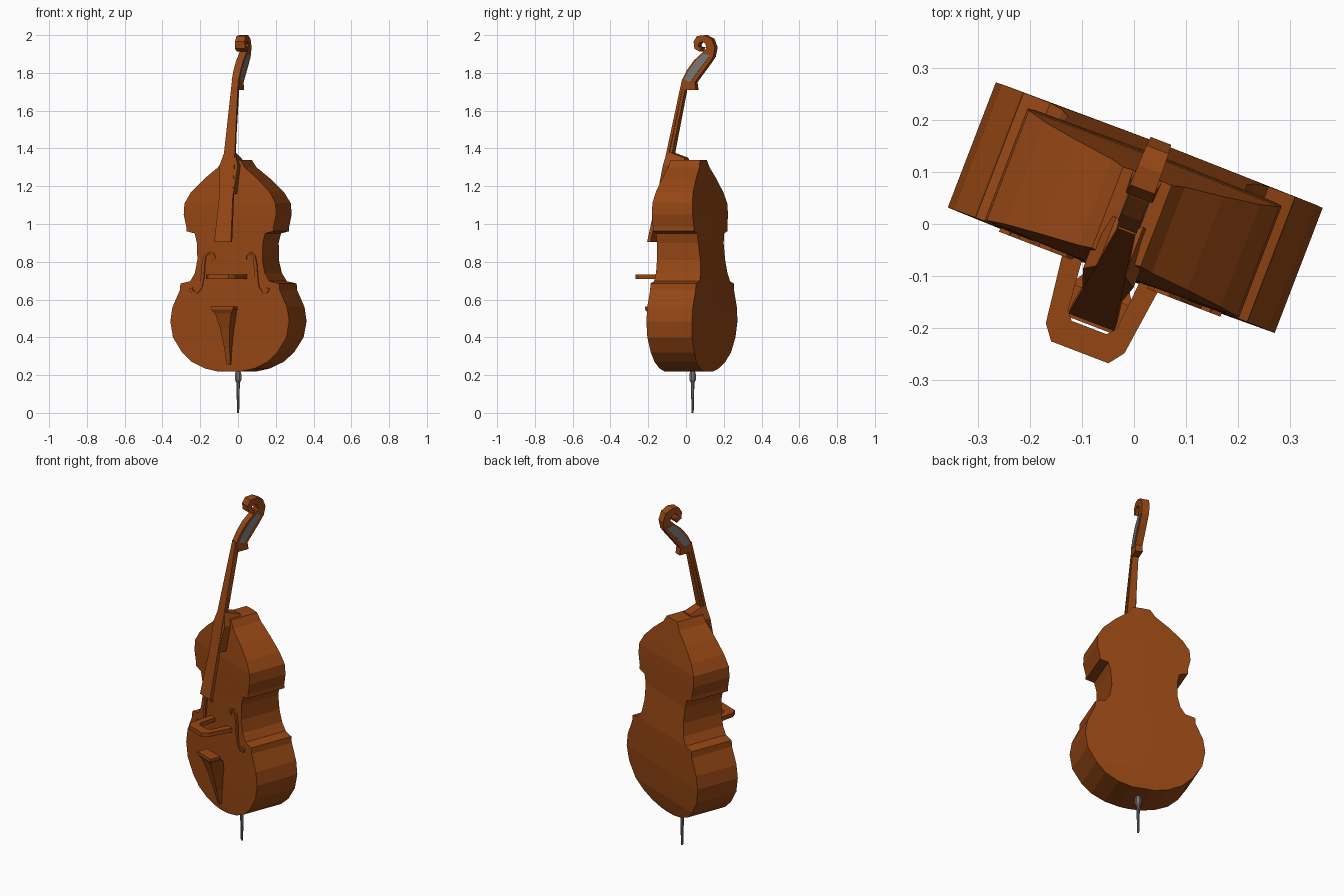
import bpy, bmesh, math
from mathutils import Matrix, Vector

cube = bpy.data.objects.get("Cube")
if cube:
    bpy.data.objects.remove(cube)


def material(name, color):
    m = bpy.data.materials.new(name)
    m.use_nodes = True
    m.diffuse_color = color
    m.node_tree.nodes["Principled BSDF"].inputs["Base Color"].default_value = color
    return m


WOOD = material("varnished wood", (0.30, 0.062, 0.007, 1))
METAL = material("grey metal", (0.19, 0.19, 0.19, 1))

# The instrument is built square-on, then turned about the vertical axis
PLACE = Matrix.Rotation(math.radians(-21), 4, "Z") @ Matrix.Translation((-0.009, 0, 0))


def loft(name, rings, mat=WOOD):
    """Skin a list of equal-length rings and cap both ends."""
    bm = bmesh.new()
    loops = [[bm.verts.new(p) for p in ring] for ring in rings]
    n = len(loops[0])
    for a, b in zip(loops, loops[1:]):
        for i in range(n):
            j = (i + 1) % n
            bm.faces.new((a[i], a[j], b[j], b[i]))
    bm.faces.new(loops[0])
    bm.faces.new(loops[-1])
    bmesh.ops.recalc_face_normals(bm, faces=bm.faces)
    mesh = bpy.data.meshes.new(name)
    bm.to_mesh(mesh)
    bm.free()
    mesh.materials.append(mat)
    ob = bpy.data.objects.new(name, mesh)
    bpy.context.collection.objects.link(ob)
    ob.matrix_world = PLACE
    return ob


def rect(half, front, back, z, dz=0.0):
    """Level rectangle; dz drops its rear edge."""
    return [(-half, front, z), (half, front, z), (half, back, z - dz), (-half, back, z - dz)]


def blend(table, z):
    """Piecewise linear lookup."""
    for (z0, a), (z1, b) in zip(table, table[1:]):
        if z <= z1:
            return a + (b - a) * max(0, (z - z0) / (z1 - z0))
    return table[-1][1]


# Body: half-width outline by height, with front and back depth curves
outline = [(0.06, 0.218), (0.14, 0.235), (0.215, 0.27), (0.27, 0.32), (0.322, 0.40),
           (0.337, 0.485), (0.325, 0.56), (0.283, 0.65), (0.28, 0.685), (0.225, 0.697),
           (0.198, 0.74), (0.184, 0.81), (0.187, 0.90), (0.2, 0.95), (0.247, 0.962),
           (0.247, 0.985), (0.262, 1.05), (0.258, 1.11), (0.222, 1.17), (0.15, 1.24),
           (0.075, 1.30), (0.05, 1.34)]
front_depth = [(0.2, -0.10), (1.1, -0.096), (1.34, -0.072)]
back_depth = [(0.2, 0.12), (0.32, 0.148), (0.5, 0.16), (0.7, 0.16), (0.9, 0.138),
              (1.1, 0.133), (1.34, 0.095)]
rings = []
for half, z in outline:
    f, b = blend(front_depth, z), blend(back_depth, z)
    rings.append([(-half, f, z), (0, f - 0.006, z), (half, f, z),
                  (half, b, z), (0, b + 0.003, z), (-half, b, z)])
loft("body", rings)

# Neck, heel and fingerboard
loft("neck_heel", [rect(0.04, -0.15, -0.06, 1.16), rect(0.052, -0.115, 0.0, 1.31),
                   rect(0.028, -0.10, 0.0, 1.385, 0.035)])
loft("fingerboard", [rect(0.047, -0.206, -0.186, 0.905), rect(0.017, -0.019, -0.006, 1.768)])
loft("neck", [rect(0.027, -0.145, -0.115, 1.18), rect(0.016, -0.022, 0.006, 1.75)])
loft("nut_block", [rect(0.02, -0.008, 0.06, 1.71), rect(0.02, -0.018, 0.052, 1.766)])

# Pegbox and scroll: inner and outer edge points in side profile
scroll = [((-0.015, 1.768), (0.05, 1.745)), ((0.01, 1.815), (0.085, 1.79)),
          ((0.048, 1.865), (0.125, 1.84)), ((0.095, 1.905), (0.158, 1.885)),
          ((0.12, 1.93), (0.168, 1.935)), ((0.115, 1.955), (0.15, 1.98)),
          ((0.097, 1.965), (0.11, 2.0)), ((0.08, 1.958), (0.068, 1.995)),
          ((0.074, 1.946), (0.05, 1.965)), ((0.08, 1.936), (0.055, 1.928)),
          ((0.096, 1.936), (0.085, 1.912))]


def side_ring(inner, outer, half):
    return [(-half, *inner), (half, *inner), (half, *outer), (-half, *outer)]


loft("pegbox_and_scroll", [side_ring(a, b, 0.020 + 0.0014 * max(0, i - 3))
                           for i, (a, b) in enumerate(scroll)])
panel = []
for a, b in scroll[:4]:
    a, b = Vector(a), Vector(b)
    panel.append(side_ring(a.lerp(b, 0.15), a.lerp(b, 0.72), 0.0225))
loft("pegbox_side_panels", panel, METAL)

# Bridge: level U-shaped plate standing out from the front
half_u = [((0.06, -0.095), (0.1, -0.095)), ((0.05, -0.2), (0.081, -0.239)),
          ((0.036, -0.217), (0.059, -0.268))]
u_path = half_u + [((-a[0], a[1]), (-b[0], b[1])) for a, b in reversed(half_u)]
loft("bridge", [[(*a, 0.708), (*a, 0.732), (*b, 0.732), (*b, 0.708)] for a, b in u_path])

# Tailpiece: flared wedge
loft("tailpiece", [rect(0.01, -0.118, -0.1, 0.255), rect(0.015, -0.14, -0.1, 0.34),
                   rect(0.027, -0.172, -0.1, 0.45), rect(0.045, -0.198, -0.12, 0.525),
                   rect(0.063, -0.212, -0.15, 0.548), rect(0.063, -0.212, -0.15, 0.563)])

# Sound holes: slim S-shaped strips, mirrored
s_curve = [(0.088, 0.815), (0.095, 0.84), (0.12, 0.847), (0.14, 0.83), (0.148, 0.78),
           (0.152, 0.72), (0.162, 0.665), (0.185, 0.635), (0.21, 0.64), (0.218, 0.66)]
widths = [0.011, 0.007, 0.006, 0.007, 0.009, 0.009, 0.007, 0.006, 0.007, 0.011]
for side, label in ((1, "left"), (-1, "right")):
    strip = []
    for i, (s, z) in enumerate(s_curve):
        p, q = Vector(s_curve[max(0, i - 1)]), Vector(s_curve[min(len(s_curve) - 1, i + 1)])
        d = (q - p).normalized() * widths[i]
        ends = [(side * (s - d.y), z + d.x), (side * (s + d.y), z - d.x)]
        strip.append([(x, y, h) for (x, h), y in
                      zip((ends[0], ends[1], ends[1], ends[0]), (-0.107, -0.107, -0.098, -0.098))])
    loft(label + "_sound_hole", strip)

# Endpin: turned rod with a collar
pin = [(0.006, 0), (0.010, 0.16), (0.018, 0.175), (0.018, 0.205), (0.012, 0.225)]
loft("endpin", [[(r * math.cos(k * math.pi / 4) - 0.003, r * math.sin(k * math.pi / 4) + 0.033, z)
                 for k in range(8)] for r, z in pin], METAL)
